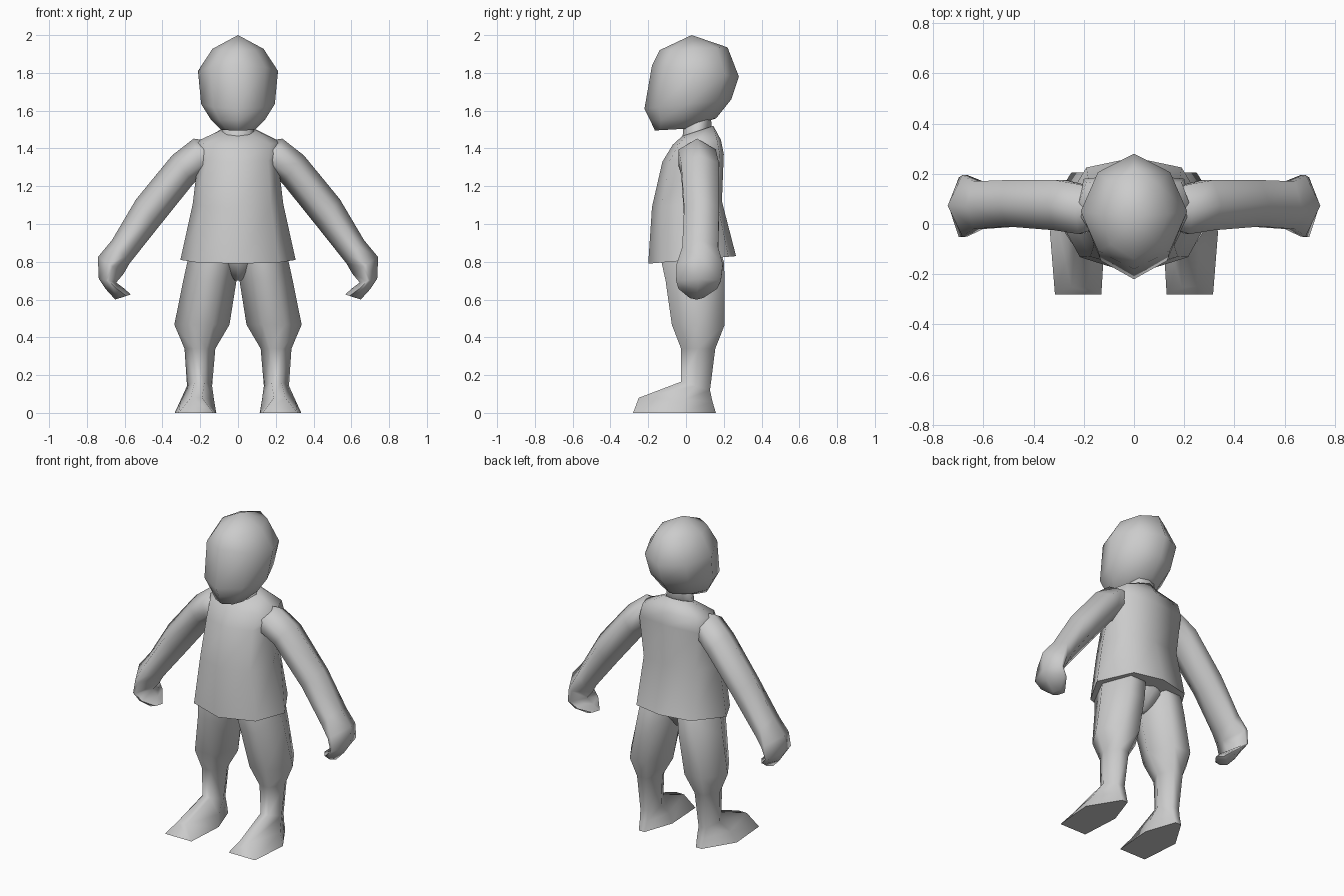
import bpy
import bmesh
import math
from mathutils import Vector

if "Cube" in bpy.data.objects:
    bpy.data.objects.remove(bpy.data.objects["Cube"])

grey = bpy.data.materials.new("plain grey")
grey.diffuse_color = (0.6, 0.6, 0.6, 1)
grey.use_nodes = True
grey.node_tree.nodes["Principled BSDF"].inputs["Base Color"].default_value = grey.diffuse_color


def loft(name, rings, mirror=False, angle=85):
    """Skin a list of rings; a one-point ring closes to an apex."""
    bm = bmesh.new()
    rows = [[bm.verts.new(p) for p in r] for r in rings]
    for a, b in zip(rows, rows[1:]):
        n = max(len(a), len(b))
        for i in range(n):
            j = (i + 1) % n
            if len(b) == 1:
                bm.faces.new((a[i], a[j], b[0]))
            else:
                bm.faces.new((a[i], a[j], b[j], b[i]))
    for r in (rows[0], rows[-1]):
        if len(r) > 2:
            bm.faces.new(r)
    bmesh.ops.recalc_face_normals(bm, faces=bm.faces)
    me = bpy.data.meshes.new(name)
    bm.to_mesh(me)
    bm.free()
    me.materials.append(grey)
    ob = bpy.data.objects.new(name, me)
    bpy.context.collection.objects.link(ob)
    bpy.ops.object.select_all(action='DESELECT')
    ob.select_set(True)
    bpy.context.view_layer.objects.active = ob
    bpy.ops.object.shade_smooth_by_angle(angle=math.radians(angle))
    if mirror:
        ob.modifiers.new("mirror", 'MIRROR').use_mirror_merge = False
    return ob


def ring(w, yf, yb, zf, zb, square=1.0, back=None):
    """Eight-sided ring, tilting from zf to zb; back places its back corners."""
    pts = []
    for i in range(8):
        a = -math.pi / 2 + math.pi * i / 4
        k = square if i % 2 else 1
        x, s = w * k * math.cos(a), k * math.sin(a)
        y = (yf + yb) / 2 + (yb - yf) / 2 * s
        if back and i in (3, 5):
            x, y = math.copysign(back[0], x), back[1]
        pts.append((x, y, zf + (zb - zf) * (y - yf) / (yb - yf)))
    return pts


def leg_ring(x0, x1, yf, yb, zf, zb):
    """Six-sided ring with narrow front and back edges."""
    c, h, m, z = (x0 + x1) / 2, (x1 - x0) / 2 * .4, (yf + yb) / 2, (zf + zb) / 2
    return [(c - h, yf, zf), (c + h, yf, zf), (x1, m, z),
            (c + h, yb, zb), (c - h, yb, zb), (x0, m, z)]


def limb_ring(outer, inner, y0, y1, pinch=.42):
    """Six-sided ring across a limb, from its outer to its inner edge."""
    o, i = Vector((outer[0], 0, outer[1])), Vector((inner[0], 0, inner[1]))
    pts = []
    for t, y in ((1, .5), (pinch, 1), (-pinch, 1), (-1, .5), (-pinch, 0), (pinch, 0)):
        p = (o + i) / 2 + (o - i) / 2 * t
        p.y = y0 + (y1 - y0) * y
        pts.append(p)
    return pts


# head: half width, front y, back y, front z, back z
head = [(.09, -.165, .01, 1.495, 1.505), (.145, -.19, .16, 1.55, 1.56),
        (.195, -.22, .24, 1.61, 1.66), (.212, -.18, .28, 1.84, 1.78),
        (.135, -.14, .22, 1.92, 1.935)]
loft("head", [ring(*r, square=.96) for r in head] + [[(0, .03, 2.0)]])

# neck
loft("neck", [ring(.09, -.02, .14, 1.44, 1.48), ring(.075, -.01, .13, 1.56, 1.58)])

# shirt, flaring to the hem
loft("shirt", [ring(.305, -.20, .265, .79, .83, 1.0, (.19, .225)),
               ring(.24, -.18, .19, 1.09, 1.12, 1.03, (.18, .165)),
               ring(.21, -.125, .20, 1.33, 1.37, 1.08, (.20, .18)),
               ring(.23, -.07, .185, 1.42, 1.445, 1.05, (.19, .165)),
               ring(.10, -.02, .145, 1.465, 1.52)])

# arms with curled mitten hands
arm = [((.08, 1.43), (.10, 1.27), 0, .13),
       ((.235, 1.452), (.19, 1.25), -.04, .158),
       ((.349, 1.363), (.235, 1.215), -.025, .175),
       ((.54, 1.13), (.42, .985), -.01, .175),
       ((.667, .915), (.575, .79), -.02, .17),
       ((.742, .825), (.605, .737), -.05, .195, .15),
       ((.737, .71), (.645, .69), -.052, .185, .15),
       ((.70, .655), (.605, .66), -.04, .165, .2),
       ((.65, .60), (.567, .627), .02, .09)]
loft("arm", [limb_ring(*r) for r in arm], mirror=True)

# seat of the trousers, hidden mostly under the shirt
loft("trouser_seat", [ring(.02, -.01, .10, .70, .70), ring(.12, -.10, .19, .80, .80),
                      ring(.2, -.10, .17, .90, .90)])

# feet with narrow heels, continuing up into the trouser legs
sole = [(.13, -.28, 0), (.315, -.28, 0), (.335, -.03, 0),
        (.22, .158, 0), (.18, .158, 0), (.115, -.03, 0)]
instep = [(.19, -.25, .08), (.25, -.25, .08), (.303, -.01, .07),
          (.225, .14, .06), (.175, .14, .06), (.127, -.01, .07)]
leg = [(.137, .27, -.026, .127, .165, .12), (.12, .283, -.026, .155, .34, .34),
       (.045, .337, -.075, .205, .467, .467), (.008, .29, -.108, .205, .70, .70),
       (0, .268, -.13, .20, .80, .80), (0, .24, -.12, .17, .90, .90)]
loft("leg_and_foot", [sole, instep] + [leg_ring(*r) for r in leg], mirror=True)
